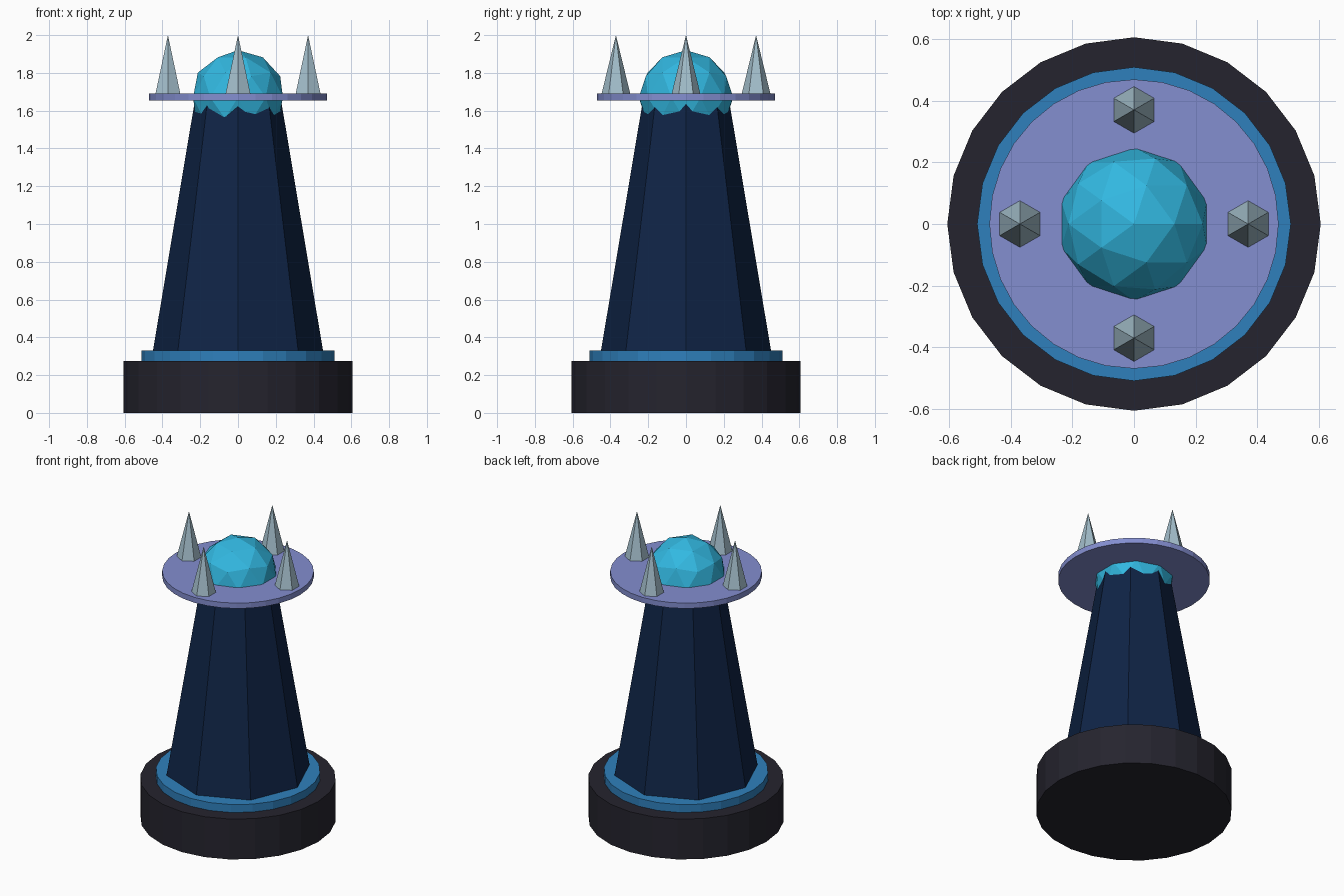
import bpy, bmesh
from mathutils import Matrix

if "Cube" in bpy.data.objects:
    bpy.data.objects.remove(bpy.data.objects["Cube"])


def material(name, rgb):
    # sRGB 0-255 to linear diffuse colour
    lin = [((c / 255 + 0.055) / 1.055) ** 2.4 if c > 10 else c / 255 / 12.92 for c in rgb]
    m = bpy.data.materials.new(name)
    m.diffuse_color = (*lin, 1)
    m.use_nodes = True
    m.node_tree.nodes["Principled BSDF"].inputs["Base Color"].default_value = m.diffuse_color
    return m


black = material("charcoal", (37, 36, 46))
blue = material("mid blue", (47, 128, 188))
navy = material("navy", (15, 36, 70))
lilac = material("periwinkle", (131, 142, 208))
cyan = material("cyan", (50, 184, 225))
steel = material("pale steel", (163, 190, 203))


def finish(name, bm, mat):
    me = bpy.data.meshes.new(name)
    bm.to_mesh(me)
    bm.free()
    me.materials.append(mat)
    ob = bpy.data.objects.new(name, me)
    bpy.context.collection.objects.link(ob)
    return ob


def cone(name, sides, r1, r2, z1, z2, mat, x=0, y=0):
    bm = bmesh.new()
    bmesh.ops.create_cone(bm, cap_ends=True, segments=sides, radius1=r1, radius2=r2,
                          depth=z2 - z1, matrix=Matrix.Translation((x, y, (z1 + z2) / 2)))
    bmesh.ops.remove_doubles(bm, verts=bm.verts, dist=1e-5)
    return finish(name, bm, mat)


# Base, trim ring and tapered octagonal tower
cone("base", 24, 0.607, 0.607, 0, 0.276, black)
cone("trim_ring", 24, 0.51, 0.51, 0.276, 0.33, blue)
cone("tower", 8, 0.45, 0.228, 0.33, 1.655, navy)

# Platform disc
cone("platform", 32, 0.47, 0.47, 1.653, 1.69, lilac)

# Faceted orb through the platform
bm = bmesh.new()
bmesh.ops.create_icosphere(bm, subdivisions=2, radius=0.25,
                           matrix=Matrix.Translation((0, 0, 1.67)))
finish("orb", bm, cyan)

# Four spikes around the platform
for i, (dx, dy) in enumerate([(1, 0), (0, 1), (-1, 0), (0, -1)]):
    cone(f"spike_{i + 1}", 6, 0.077, 0, 1.685, 2.0, steel, 0.371 * dx, 0.371 * dy)
